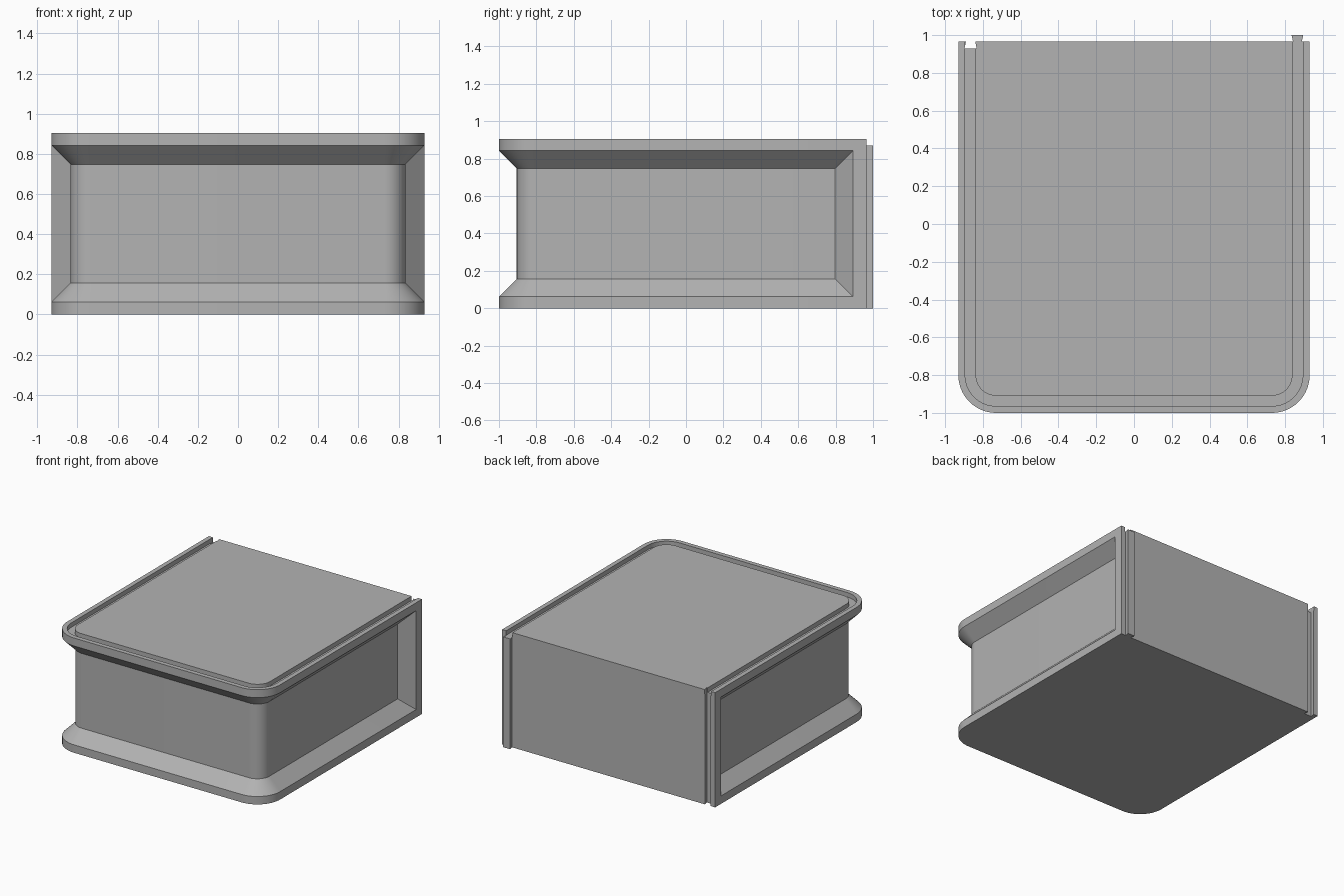
import bpy, bmesh, math

if "Cube" in bpy.data.objects:
    bpy.data.objects.remove(bpy.data.objects["Cube"], do_unlink=True)

HALF, FRONT, BACK, HEIGHT = 0.93, -1.0, 0.965, 0.905
RADIUS, RECESS, POST = 0.2, 0.095, 0.892   # corner radius, recess depth, start of rear posts

grey = bpy.data.materials.new("plain grey")
grey.use_nodes = True
grey.diffuse_color = (0.45, 0.45, 0.45, 1)
grey.node_tree.nodes["Principled BSDF"].inputs["Base Color"].default_value = grey.diffuse_color


def u_path(inset, end_y):
    """U-shaped path around the front with rounded corners, from +x to -x."""
    r, cx, cy = RADIUS - inset, HALF - RADIUS, FRONT + RADIUS
    steps = 16
    right = [(cx + r * math.cos(a), cy - r * math.sin(a))
             for a in (i * math.pi / 2 / steps for i in range(steps + 1))]
    half = [(HALF - inset, end_y)] + right
    return half + [(-x, y) for x, y in reversed(half)]


def loft(name, rings):
    """Closed solid through rings of (z, outline)."""
    bm = bmesh.new()
    loops = [[bm.verts.new((x, y, z)) for x, y in pts] for z, pts in rings]
    for low, high in zip(loops, loops[1:]):
        n = len(low)
        for i in range(n):
            j = (i + 1) % n
            bm.faces.new((low[i], low[j], high[j], high[i]))
    bm.faces.new(loops[0])
    bm.faces.new(loops[-1])
    bmesh.ops.remove_doubles(bm, verts=bm.verts, dist=1e-5)
    bmesh.ops.recalc_face_normals(bm, faces=bm.faces)
    mesh = bpy.data.meshes.new(name)
    bm.to_mesh(mesh)
    bm.free()
    mesh.materials.append(grey)
    obj = bpy.data.objects.new(name, mesh)
    bpy.context.collection.objects.link(obj)
    return obj


def activate(obj):
    bpy.ops.object.select_all(action='DESELECT')
    obj.select_set(True)
    bpy.context.view_layer.objects.active = obj


def cut(obj, cutter):
    mod = obj.modifiers.new("cut", 'BOOLEAN')
    mod.operation, mod.solver, mod.object = 'DIFFERENCE', 'EXACT', cutter
    activate(obj)
    bpy.ops.object.modifier_apply(modifier=mod.name)
    bpy.data.objects.remove(cutter, do_unlink=True)


def body_ring(inset):
    """Outline whose front and sides sink by inset while the rear posts stay put."""
    posts = [(-HALF, POST), (-HALF, BACK), (HALF, BACK), (HALF, POST)]
    return u_path(inset, POST - inset) + posts


def dovetail(side, y0, y1, narrow, wide):
    c = side * 0.865
    return [(c - narrow, y0), (c + narrow, y0), (c + wide, y1), (c - wide, y1)]


# Body with a bevelled recess around the front and sides
lip = 0.0625
body = loft("box_body", [
    (0, body_ring(0)), (lip, body_ring(0)),
    (lip + RECESS, body_ring(RECESS)), (HEIGHT - lip - RECESS, body_ring(RECESS)),
    (HEIGHT - lip, body_ring(0)), (HEIGHT, body_ring(0))])

# Groove around the top, open at the back
groove = u_path(0.036, 1.1) + list(reversed(u_path(0.091, 1.1)))
cut(body, loft("groove_cutter", [(HEIGHT - 0.035, groove), (1.1, groove)]))

# Dovetail slot down the right rear edge
slot = dovetail(-1, BACK + 0.004, BACK - 0.035, 0.024, 0.032)
cut(body, loft("slot_cutter", [(-0.1, slot), (1.1, slot)]))

# Dovetail tongue down the left rear edge
tongue_outline = dovetail(1, BACK, 1.0, 0.023, 0.031)
tongue = loft("dovetail_tongue", [(0, tongue_outline), (HEIGHT - 0.035, tongue_outline)])

for part in (body, tongue):
    activate(part)
    bpy.ops.object.shade_smooth_by_angle(angle=math.radians(30))
